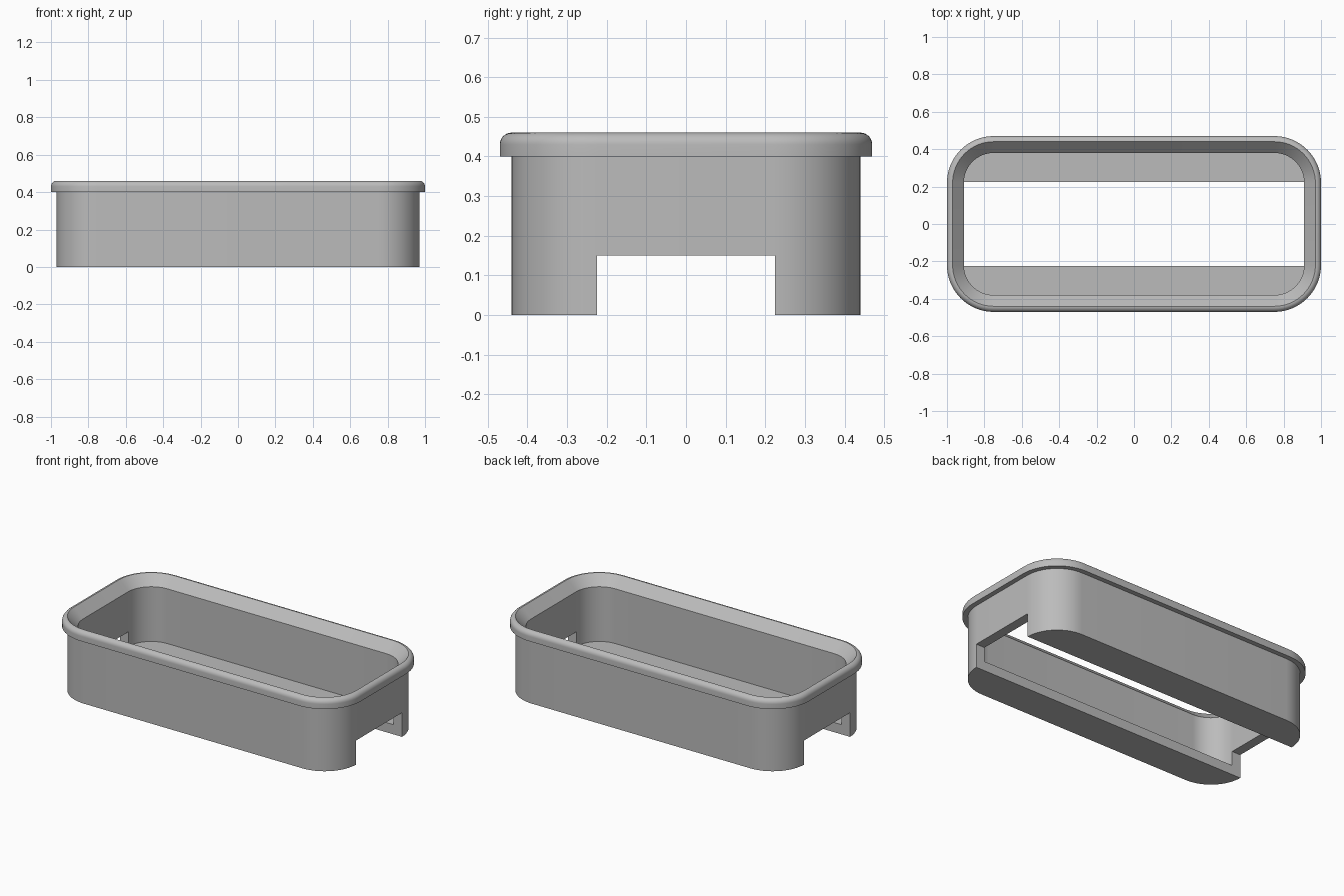
import bpy, bmesh
from math import pi, sin, cos, radians

default = bpy.data.objects.get("Cube")
if default:
    bpy.data.objects.remove(default, do_unlink=True)

HALF_X, HALF_Y, RADIUS = 0.97, 0.44, 0.22   # body outline
WALL, LIP = 0.06, 0.03
LIP_Z, TOP_Z = 0.40, 0.46
STEPS = 16

grey = bpy.data.materials.new("light grey")
grey.use_nodes = True
COLOUR = (0.5, 0.5, 0.5, 1)
grey.diffuse_color = COLOUR
grey.node_tree.nodes["Principled BSDF"].inputs["Base Color"].default_value = COLOUR


def rounded_ring(bm, offset, z):
    """Rounded rectangle of vertices, the body outline grown by offset."""
    ring = []
    r = RADIUS + offset
    cx, cy = HALF_X - RADIUS, HALF_Y - RADIUS
    for corner, (sx, sy) in enumerate([(1, 1), (-1, 1), (-1, -1), (1, -1)]):
        for i in range(STEPS + 1):
            a = (corner + i / STEPS) * pi / 2
            ring.append(bm.verts.new((sx * cx + r * cos(a), sy * cy + r * sin(a), z)))
    return ring


# Wall section: outside, rounded lip, inner bevel, inside down to the floor
section = [(0, 0), (0, LIP_Z), (LIP, LIP_Z)]
for i in range(9):
    a = i / 8 * pi / 2
    section.append((LIP * cos(a), TOP_Z - LIP + LIP * sin(a)))
section += [(-WALL, LIP_Z), (-WALL, WALL)]

# Tray body
bm = bmesh.new()
rings = [rounded_ring(bm, *point) for point in section]
for low, high in zip(rings, rings[1:]):
    for i in range(len(low)):
        j = (i + 1) % len(low)
        bm.faces.new((low[i], low[j], high[j], high[i]))
bm.faces.new(rings[0])
bm.faces.new(rings[-1])
bmesh.ops.recalc_face_normals(bm, faces=bm.faces)
mesh = bpy.data.meshes.new("tray_body")
bm.to_mesh(mesh)
bm.free()
mesh.materials.append(grey)
body = bpy.data.objects.new("tray_body", mesh)
bpy.context.collection.objects.link(body)

# Slot through the floor and the feet of both end walls
bpy.ops.mesh.primitive_cube_add(size=1, location=(0, 0, 0.05))
cutter = bpy.context.object
cutter.name = "slot_cutter"
cutter.scale = (2.4, 0.45, 0.2)
cutter.hide_render = True
cutter.data.materials.append(grey)

slot = body.modifiers.new("slot", "BOOLEAN")
slot.operation = "DIFFERENCE"
slot.solver = "EXACT"
slot.object = cutter
bpy.ops.object.select_all(action="DESELECT")
body.select_set(True)
bpy.context.view_layer.objects.active = body
bpy.ops.object.modifier_apply(modifier=slot.name)
bpy.data.objects.remove(cutter, do_unlink=True)
bpy.ops.object.shade_smooth_by_angle(angle=radians(30))
